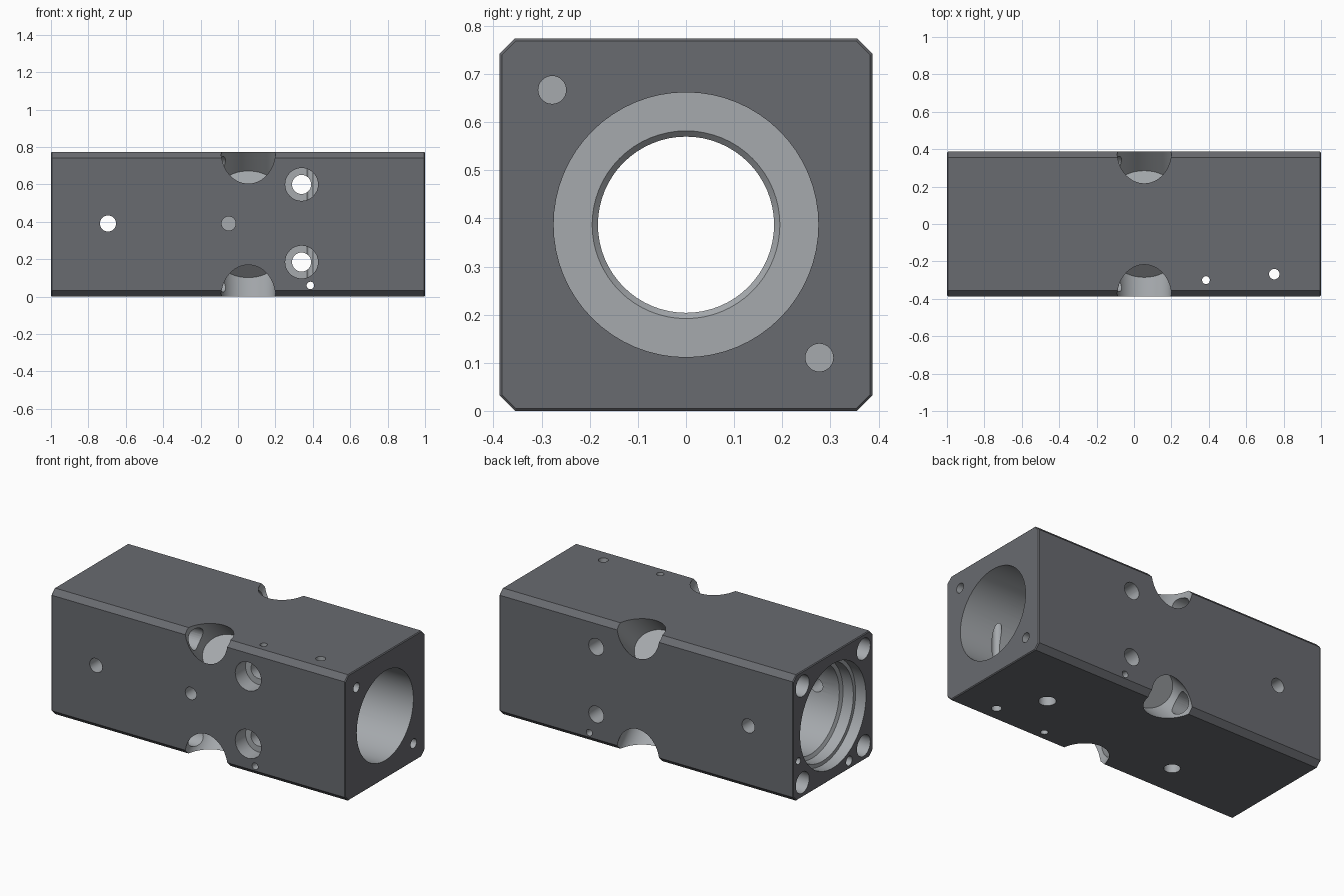
import bpy, bmesh
from math import sin, cos, pi
from mathutils import Vector, Matrix

if "Cube" in bpy.data.objects:
    bpy.data.objects.remove(bpy.data.objects["Cube"])

H = 0.387          # half width of the square section
SEGS = 64


def material(name, rgb):
    m = bpy.data.materials.new(name)
    m.diffuse_color = (*rgb, 1)
    m.use_nodes = True
    m.node_tree.nodes["Principled BSDF"].inputs["Base Color"].default_value = m.diffuse_color
    return m


outer_mat = material("dark_finish", (0.14, 0.145, 0.16))
bore_mat = material("machined_grey", (0.38, 0.40, 0.42))
cutters = []


def make_object(name, bm, mat):
    bmesh.ops.recalc_face_normals(bm, faces=bm.faces)
    me = bpy.data.meshes.new(name)
    bm.to_mesh(me)
    bm.free()
    me.materials.append(mat)
    ob = bpy.data.objects.new(name, me)
    bpy.context.collection.objects.link(ob)
    return ob


def add_cutter(name, bm):
    ob = make_object(name, bm, bore_mat)
    ob.hide_render = True
    cutters.append(ob)


def drill(name, start, direction, radius, depth, radius2=None, segs=32):
    """Straight hole from a surface point; radius2 makes it elliptical across x."""
    d = Vector(direction).normalized()
    side = Vector((1, 0, 0)) if abs(d.x) < 0.5 else Vector((0, 1, 0))
    up = d.cross(side)
    a, b = side * radius, up * (radius2 or radius)
    length = depth + 0.03
    c = Vector(start) - d * 0.03 + d * length / 2
    m = Matrix((a, b, d * length)).transposed().to_4x4()
    m.translation = c
    bm = bmesh.new()
    bmesh.ops.create_cone(bm, cap_ends=True, segments=segs, radius1=1, radius2=1, depth=1, matrix=m)
    add_cutter(name, bm)


def lathe_x(name, profile):
    """Solid of revolution about the bore axis from (x, radius) pairs."""
    bm = bmesh.new()
    rings = [[bm.verts.new((x, r * cos(2 * pi * i / SEGS), H + r * sin(2 * pi * i / SEGS)))
              for i in range(SEGS)] for x, r in profile]
    for p, q in zip(rings, rings[1:]):
        for i in range(SEGS):
            j = (i + 1) % SEGS
            bm.faces.new((p[i], p[j], q[j], q[i]))
    bm.faces.new(rings[0])
    bm.faces.new(rings[-1])
    add_cutter(name, bm)


# Main body: square bar, chamfered long edges, finely broken ends
bm = bmesh.new()
bmesh.ops.create_cube(bm, size=1, matrix=Matrix.Translation((0, 0, H)) @ Matrix.Diagonal((2, 2 * H, 2 * H, 1)))
long_edges = [e for e in bm.edges if abs(e.verts[0].co.x - e.verts[1].co.x) > 1]
bmesh.ops.bevel(bm, geom=long_edges, offset=0.032, segments=1, affect='EDGES')
end_edges = [e for e in bm.edges if abs(e.verts[0].co.x - e.verts[1].co.x) < 0.01]
bmesh.ops.bevel(bm, geom=end_edges, offset=0.005, segments=1, affect='EDGES')
body = make_object("valve_block_body", bm, outer_mat)

# Central bore: stepped left mouth, web with a narrower hole, right bore
lathe_x("main_bore", [(-1.05, 0.32), (-0.93, 0.32), (-0.93, 0.297), (-0.86, 0.297),
                      (-0.85, 0.275), (-0.13, 0.275), (-0.13, 0.183), (0.008, 0.183),
                      (0.02, 0.195), (0.02, 0.275), (1.05, 0.275)])

# Four corner pockets and the bolt holes that run into them from the left end
for sy in (-1, 1):
    for sz in (-1, 1):
        t = 0.7 / 2 ** 0.5
        drill("corner_pocket", (0.055, sy * t, H + sz * t), (0, -sy, -sz),
              0.145, 0.7 - 0.283, 0.12, SEGS)
        drill("bolt_hole", (-1, sy * 0.297, H + sz * 0.297), (1, 0, 0), 0.065, 1.0)

# Dowel holes in both ends
for y, z in ((-0.278, 0.667), (0.277, 0.111)):
    drill("right_dowel_hole", (1, y, z), (-1, 0, 0), 0.029, 0.12)
for y, z, r in ((0.337, 0.237, 0.021), (-0.156, 0.05, 0.029)):
    drill("left_dowel_hole", (-1, y, z), (1, 0, 0), r, 0.12)

# Holes through from front to back, two of them counterbored
for z in (0.185, 0.6):
    drill("mount_hole", (0.34, -H, z), (0, 1, 0), 0.051, 0.82)
    drill("mount_counterbore", (0.34, -H, z), (0, 1, 0), 0.088, 0.1)
drill("cross_hole", (-0.695, -H, 0.391), (0, 1, 0), 0.043, 0.82)
drill("small_cross_hole", (0.387, -H, 0.06), (0, 1, 0), 0.02, 0.82)
drill("front_blind_hole", (-0.05, -H, 0.391), (0, 1, 0), 0.038, 0.14)

# Vertical holes
drill("vertical_hole", (0.75, -0.268, 2 * H), (0, 0, -1), 0.028, 0.82)
drill("small_vertical_hole", (0.385, -0.3, 2 * H), (0, 0, -1), 0.021, 0.82)
drill("bottom_port", (0.59, -0.03, 0), (0, 0, 1), 0.048, 0.2)
drill("bottom_port", (-0.4, -0.155, 0), (0, 0, 1), 0.045, 0.22)

# Cut everything out of the body
bpy.context.view_layer.objects.active = body
body.select_set(True)
for c in cutters:
    mod = body.modifiers.new(c.name, 'BOOLEAN')
    mod.operation = 'DIFFERENCE'
    mod.solver = 'EXACT'
    mod.material_mode = 'TRANSFER'
    mod.object = c
    bpy.ops.object.modifier_apply(modifier=mod.name)
for c in cutters:
    bpy.data.objects.remove(c)
bpy.ops.object.shade_smooth_by_angle(angle=pi / 7)
